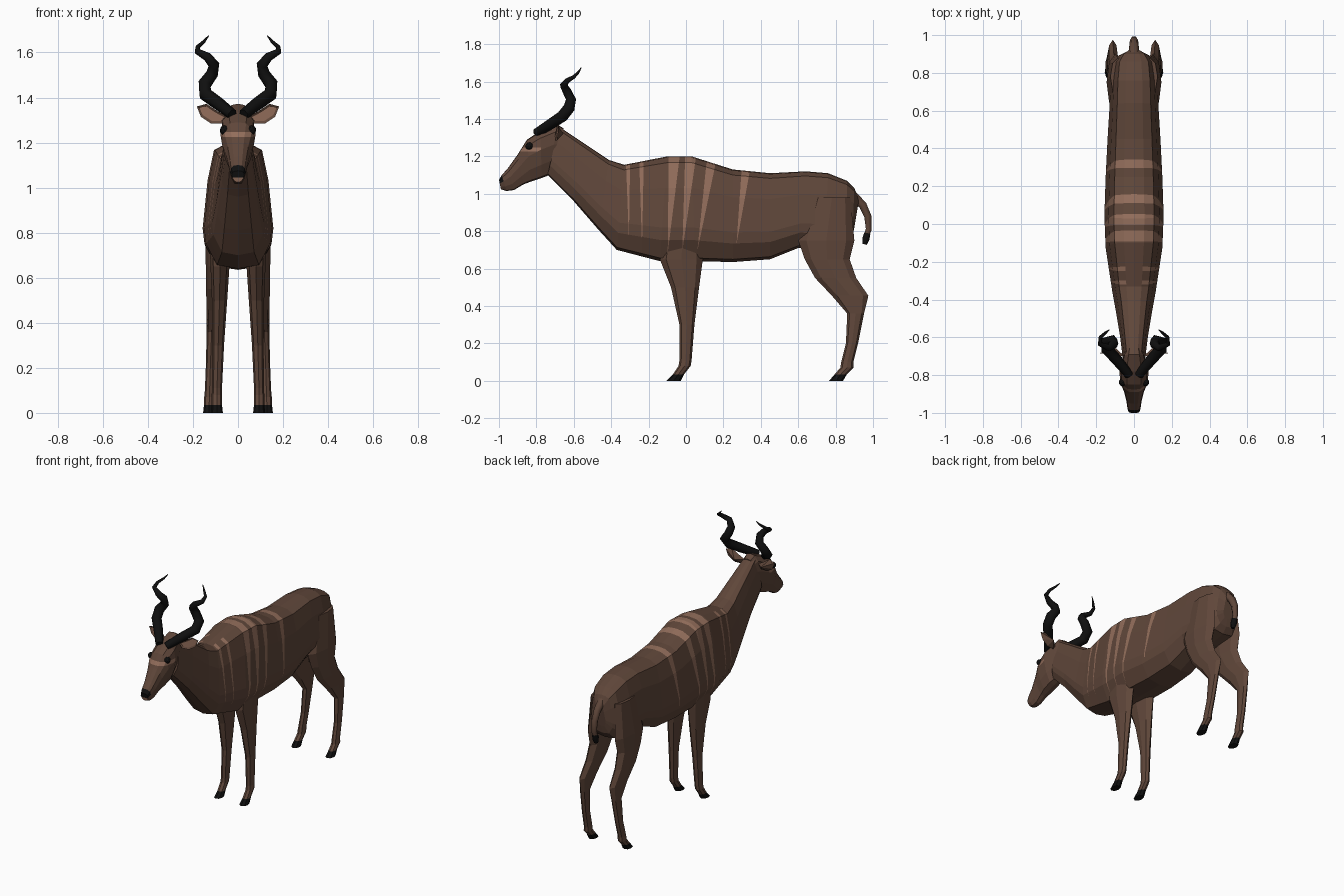
import bpy
import bmesh
from mathutils import Vector
from math import cos, sin, pi

if "Cube" in bpy.data.objects:
    bpy.data.objects.remove(bpy.data.objects["Cube"], do_unlink=True)


def make_material(name, rgb):
    mat = bpy.data.materials.new(name)
    mat.use_nodes = True
    color = (*rgb, 1.0)
    mat.diffuse_color = color
    mat.node_tree.nodes["Principled BSDF"].inputs["Base Color"].default_value = color
    return mat


BROWN, TAN, BLACK = 0, 1, 2
MATERIALS = [
    make_material("brown_coat", (0.115, 0.062, 0.042)),
    make_material("tan_marking", (0.29, 0.155, 0.105)),
    make_material("black_horn", (0.005, 0.005, 0.005)),
]


def finish(bm, name):
    """Turn a bmesh into a named object carrying the shared materials."""
    bmesh.ops.recalc_face_normals(bm, faces=bm.faces[:])
    mesh = bpy.data.meshes.new(name)
    bm.to_mesh(mesh)
    bm.free()
    for mat in MATERIALS:
        mesh.materials.append(mat)
    obj = bpy.data.objects.new(name, mesh)
    bpy.context.collection.objects.link(obj)
    return obj


def loft(rings):
    """Skin a list of closed rings and cap both ends."""
    bm = bmesh.new()
    loops = [[bm.verts.new(p) for p in ring] for ring in rings]
    for a, b in zip(loops, loops[1:]):
        for i in range(len(a)):
            j = (i + 1) % len(a)
            bm.faces.new((a[i], a[j], b[j], b[i]))
    bm.faces.new(loops[0])
    bm.faces.new(loops[-1])
    bmesh.ops.recalc_face_normals(bm, faces=bm.faces[:])
    return bm


def cut(bm, point, normal):
    geom = bm.verts[:] + bm.edges[:] + bm.faces[:]
    bmesh.ops.bisect_plane(bm, geom=geom, plane_co=point, plane_no=normal, dist=1e-5)


def section(station, profile):
    """Symmetric ring: profile pairs are (width share, share from top to bottom)."""
    yt, zt, yb, zb, width = station
    half = [(w * width, yt + (yb - yt) * t, zt + (zb - zt) * t) for w, t in profile]
    return half + [(-x, y, z) for x, y, z in half[-2:0:-1]]


# Trunk and neck: top y, top z, bottom y, bottom z, half width
trunk = [
    (.925, .97, .90, .82, .035), (.90, 1.03, .89, .77, .08),
    (.86, 1.07, .86, .73, .112), (.76, 1.11, .74, .71, .125),
    (.64, 1.12, .60, .71, .13), (.45, 1.11, .45, .65, .14),
    (.25, 1.13, .25, .635, .15), (.03, 1.20, .05, .64, .157),
    (-.10, 1.20, -.14, .64, .15), (-.33, 1.155, -.37, .70, .115),
    (-.41, 1.18, -.47, .81, .098), (-.56, 1.28, -.60, .96, .075),
    (-.68, 1.36, -.74, 1.10, .058),
]
body_profile = [(0, 0), (.35, .01), (.68, .06), (.86, .3), (1, .68),
                (.95, .8), (.62, .97), (0, 1)]
bm = loft([section(s, body_profile) for s in trunk])

# Flank stripes: top y, tip y, tip z, width at the top
stripes = [(-.31, -.305, .75, .022), (-.238, -.235, .72, .024),
           (-.065, -.098, .68, .055), (.022, -.02, .69, .055),
           (.135, .06, .69, .05), (.325, .27, .73, .05)]
wedges = []
for top, tip_y, tip_z, width in stripes:
    tip = Vector((0, tip_y, tip_z))
    sides = []
    for s in (-1, 1):
        edge = Vector((0, top + s * width / 2, 1.17)) - tip
        normal = Vector((0, edge.z, -edge.y)) * s
        cut(bm, tip, normal)
        sides.append(normal)
    wedges.append((tip, sides))
for face in bm.faces:
    c = face.calc_center_median()
    for tip, sides in wedges:
        bare_mane = c.y < -.15 and abs(c.x) < .03
        if c.z > tip.z and not bare_mane and all((c - tip).dot(n) < 0 for n in sides):
            face.material_index = TAN
finish(bm, "body_and_neck")

# Head
skull = [
    (-.655, 1.35, -.69, 1.13, .045), (-.69, 1.372, -.73, 1.10, .058),
    (-.78, 1.335, -.77, 1.085, .078), (-.85, 1.29, -.83, 1.065, .072),
    (-.90, 1.21, -.87, 1.05, .053), (-.95, 1.14, -.92, 1.02, .04),
    (-.985, 1.10, -.96, 1.015, .035), (-1.0, 1.075, -.99, 1.025, .028),
]
head_profile = [(0, 0), (.5, .02), (.88, .15), (1, .4), (.8, .72), (.45, .97), (0, 1)]
bm = loft([section(s, head_profile) for s in skull])
for z in (1.045, 1.225, 1.248):
    cut(bm, (0, 0, z), (0, 0, 1))
for face in bm.faces:
    c = face.calc_center_median()
    if c.y < -.985:
        face.material_index = BLACK if c.z > 1.045 else TAN
    elif 1.225 < c.z < 1.248 and c.y < -.79:
        face.material_index = TAN
finish(bm, "head")


def make_leg(name, stations, side):
    """Stations: z, front y, back y, centre x, half width."""
    rings = []
    for z, front, back, x, width in stations:
        mid, depth = (front + back) / 2, (back - front) / 2
        rings.append([(side * (x + width * cos(a)), mid + depth * sin(a), z)
                      for a in (pi * k / 4 for k in range(8))])
    bm = loft(rings)
    for face in bm.faces:
        if face.calc_center_median().z < .03:
            face.material_index = BLACK
    finish(bm, name)


front_leg = [
    (.88, -.10, .08, .09, .04), (.65, -.14, .09, .08, .042),
    (.50, -.08, .07, .082, .034), (.30, -.035, .045, .088, .026),
    (.11, -.035, .03, .093, .022), (.08, -.04, .025, .094, .023),
    (.035, -.07, -.01, .094, .023), (0, -.105, -.028, .094, .027),
]
hind_leg = [
    (.98, .68, .88, .085, .04), (.75, .60, .90, .10, .045),
    (.65, .635, .875, .103, .04), (.55, .69, .91, .108, .034),
    (.455, .78, .975, .112, .027), (.36, .862, .952, .117, .022),
    (.20, .855, .92, .123, .02), (.10, .83, .895, .126, .021),
    (.07, .825, .895, .127, .023), (.035, .795, .86, .128, .023),
    (0, .765, .84, .128, .027),
]
for side, word in ((1, "left"), (-1, "right")):
    make_leg("front_leg_" + word, front_leg, side)
    make_leg("hind_leg_" + word, hind_leg, side)


def tube(name, points, material):
    """Round tube along x, y, z, radius points."""
    curve = bpy.data.curves.new(name, "CURVE")
    curve.dimensions = "3D"
    curve.bevel_depth = 1.0
    curve.bevel_resolution = 1
    curve.use_fill_caps = True
    spline = curve.splines.new("POLY")
    spline.points.add(len(points) - 1)
    for p, (x, y, z, r) in zip(spline.points, points):
        p.co = (x, y, z, 1)
        p.radius = r
    curve.materials.append(MATERIALS[material])
    obj = bpy.data.objects.new(name, curve)
    bpy.context.collection.objects.link(obj)


# Spiral horns
horn = [
    (.025, -.80, 1.325, .024), (.09, -.72, 1.375, .029), (.145, -.66, 1.415, .031),
    (.148, -.625, 1.46, .031), (.115, -.615, 1.505, .028), (.107, -.635, 1.545, .025),
    (.135, -.655, 1.58, .02), (.18, -.635, 1.605, .014), (.178, -.60, 1.625, .01),
    (.15, -.575, 1.65, .007), (.13, -.56, 1.675, .002),
]
# Ear outline seen from the front, x and z
ear = [(.05, 1.315), (.10, 1.345), (.14, 1.372), (.183, 1.36), (.165, 1.315), (.12, 1.285),
       (.07, 1.285)]
for side, word in ((1, "left"), (-1, "right")):
    tube("horn_" + word, [(side * x, y, z, r) for x, y, z, r in horn], BLACK)

    bm = bmesh.new()
    rim = [bm.verts.new((side * x, -.70 + .12 * (x - .05), z)) for x, z in ear]
    back = bm.verts.new((side * .10, -.655, 1.32))
    for i, v in enumerate(rim):
        bm.faces.new((v, rim[(i + 1) % len(rim)], back))
    inner = bm.faces.new(rim)
    bmesh.ops.recalc_face_normals(bm, faces=bm.faces[:])
    bmesh.ops.inset_region(bm, faces=[inner], thickness=.011, depth=-.006)
    inner.material_index = TAN
    finish(bm, "ear_" + word)

    bm = bmesh.new()
    bmesh.ops.create_icosphere(bm, subdivisions=2, radius=.021)
    bmesh.ops.translate(bm, verts=bm.verts[:], vec=(side * .06, -.838, 1.255))
    for face in bm.faces:
        face.material_index = BLACK
    finish(bm, "eye_" + word)

# Tail with dark tuft
tube("tail", [(0, .89, .99, .03), (0, .945, .94, .025), (0, .972, .88, .022),
              (0, .977, .81, .018), (0, .968, .785, .018)], BROWN)
tube("tail_tuft", [(0, .97, .79, .019), (0, .962, .76, .022), (0, .955, .73, .014)], BLACK)
